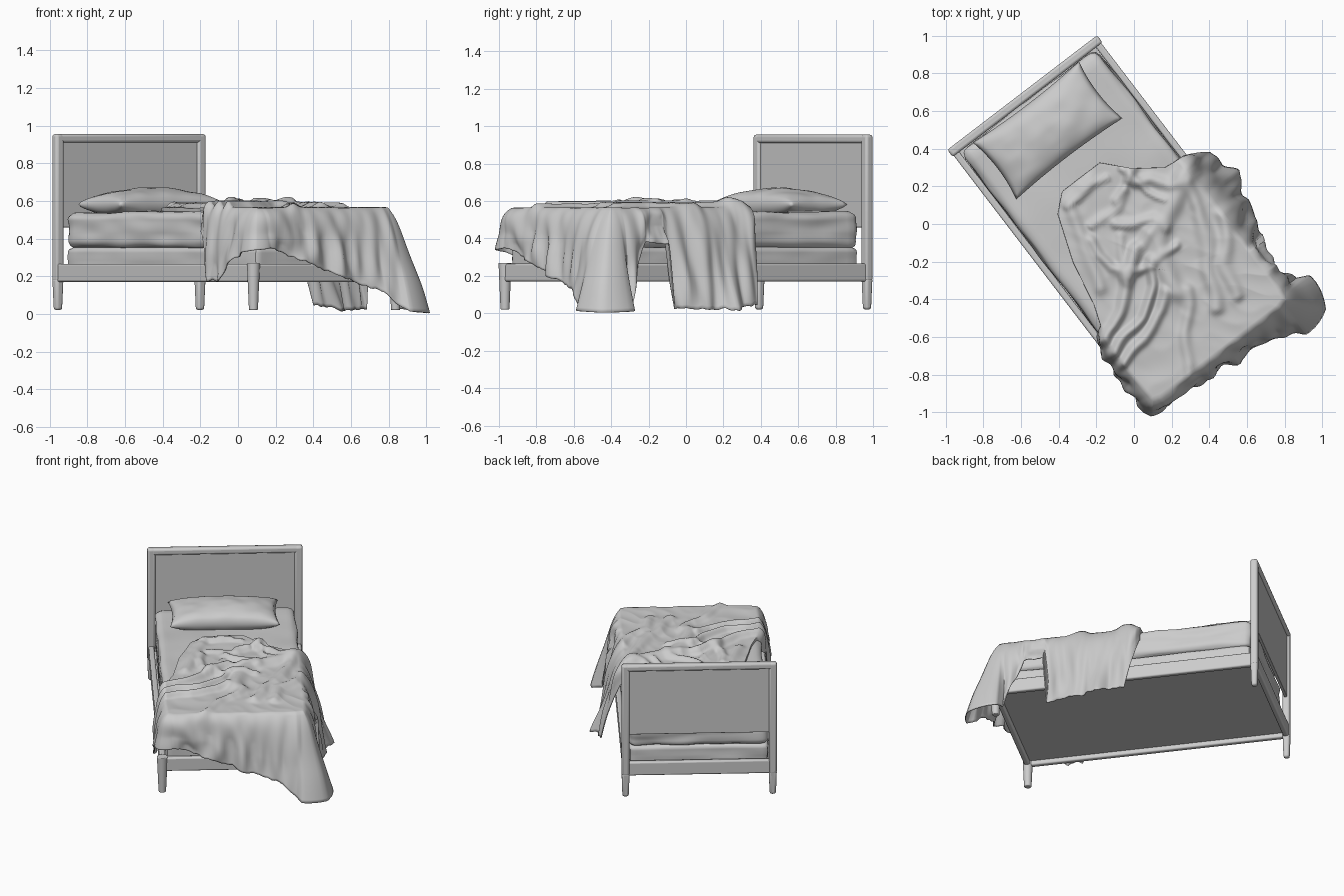
import bpy, bmesh, math, random
from mathutils import Vector, Matrix, noise

random.seed(11)
if "Cube" in bpy.data.objects:
    bpy.data.objects.remove(bpy.data.objects["Cube"])

# The bed is built square to the axes, then turned as a whole
PLACE = Matrix.Translation((-0.06, 0, 0)) @ Matrix.Rotation(math.radians(37.4), 4, 'Z')
POST_X, POST_Y = 0.475, 0.855


def finish(name, bm, bevel=0, angle=40):
    mesh = bpy.data.meshes.new(name)
    bm.to_mesh(mesh)
    bm.free()
    obj = bpy.data.objects.new(name, mesh)
    bpy.context.collection.objects.link(obj)
    obj.matrix_world = PLACE
    if bevel:
        mod = obj.modifiers.new("soft_edges", 'BEVEL')
        mod.width, mod.segments = bevel, 3
    bpy.ops.object.select_all(action='DESELECT')
    obj.select_set(True)
    bpy.context.view_layer.objects.active = obj
    bpy.ops.object.shade_smooth_by_angle(angle=math.radians(angle))
    return obj


def block(name, low, high, bevel=0.01, taper=1):
    """Box between two corners; taper scales its foot."""
    bm = bmesh.new()
    bmesh.ops.create_cube(bm, size=1)
    low, high = Vector(low), Vector(high)
    mid, size = (low + high) / 2, high - low
    for v in bm.verts:
        k = taper if v.co.z < 0 else 1
        v.co = mid + Vector((v.co.x * size.x * k, v.co.y * size.y * k, v.co.z * size.z))
    return finish(name, bm, bevel)


def soft_box(name, low, high, radius, ripple):
    """Rounded, slightly rumpled upholstered slab."""
    bm = bmesh.new()
    bmesh.ops.create_cube(bm, size=1)
    bmesh.ops.subdivide_edges(bm, edges=bm.edges[:], cuts=40, use_grid_fill=True)
    low, high = Vector(low), Vector(high)
    for v in bm.verts:
        p = Vector([l + (c + 0.5) * (h - l) for c, l, h in zip(v.co, low, high)])
        core = Vector([min(max(c, l + radius), h - radius) for c, l, h in zip(p, low, high)])
        n = (p - core).normalized()
        wave = noise.noise(Vector((p.x * 5, p.y * 5, p.z * 14)))
        v.co = core + n * (radius + ripple * wave)
    return finish(name, bm)


def sheet(name, nu, nv, fn):
    bm = bmesh.new()
    rows = [[bm.verts.new(fn(i / nu, j / nv)) for j in range(nv + 1)] for i in range(nu + 1)]
    for a, b in zip(rows, rows[1:]):
        for j in range(nv):
            bm.faces.new((a[j], b[j], b[j + 1], a[j + 1]))
    bmesh.ops.remove_doubles(bm, verts=bm.verts[:], dist=0.0001)
    return finish(name, bm, angle=70)


# Headboard posts with tapered feet, and round foot legs
for side, s in (("right", -1), ("left", 1)):
    x = s * POST_X
    block(f"headboard_post_{side}", (x - 0.026, POST_Y - 0.024, 0.17),
          (x + 0.026, POST_Y + 0.024, 0.955), 0.014)
    block(f"head_leg_{side}", (x - 0.026, POST_Y - 0.024, 0.02),
          (x + 0.026, POST_Y + 0.024, 0.19), 0.014, 0.78)
    bm = bmesh.new()
    bmesh.ops.create_cone(bm, cap_ends=True, segments=24, radius1=0.024, radius2=0.035, depth=0.25)
    bmesh.ops.translate(bm, verts=bm.verts[:], vec=(x, -POST_Y, 0.145))
    finish(f"foot_leg_{side}", bm, 0.005)
    block(f"side_rail_{side}", (x - 0.018, -POST_Y, 0.17), (x + 0.018, POST_Y, 0.265))

# Headboard infill, cross rails and deck
block("headboard_top_rail", (-POST_X, POST_Y - 0.024, 0.91), (POST_X, POST_Y + 0.024, 0.955), 0.014)
block("headboard_panel", (-POST_X, POST_Y - 0.01, 0.46), (POST_X, POST_Y + 0.01, 0.92), 0.003)
for end, y in (("head", POST_Y), ("foot", -POST_Y)):
    block(f"{end}_rail", (-POST_X, y - 0.018, 0.17), (POST_X, y + 0.018, 0.265))
block("bed_deck", (-POST_X, -POST_Y, 0.2), (POST_X, POST_Y, 0.225), 0.002)

# Mattress and base
soft_box("mattress_base", (-0.45, -0.84, 0.225), (0.45, 0.82, 0.355), 0.03, 0.005)
soft_box("mattress", (-0.452, -0.845, 0.345), (0.452, 0.825, 0.542), 0.045, 0.012)


# Pillow with pinched corners
def pillow_point(u, v):
    a, b = 2 * u - 1, 2 * v - 1
    puff = max(0, (1 - a * a) * (1 - b * b)) ** 0.4
    rumple = 0.01 * noise.noise(Vector((a * 3, b * 2, 5))) * puff
    return (-0.015 + 0.355 * a * (1 - 0.06 * (1 - b * b)),
            0.637 + 0.19 * b * (1 - 0.08 * (1 - a * a)),
            0.088 * puff + rumple)


pillow = sheet("pillow", 48, 32, pillow_point)
mirror = pillow.modifiers.new("underside", 'MIRROR')
mirror.use_axis = (False, False, True)
pillow.matrix_world = PLACE @ Matrix.Translation((0, 0, 0.582))

# Blanket rim, clockwise from the head: edge x, edge y, hem height, flare
LIE = (0.545, 0)
RIM = [
    (-0.15, 0.33, *LIE), (0.1, 0.33, *LIE), (0.22, 0.2, *LIE), (0.36, 0.1, *LIE),
    (0.44, 0.09, 0.45, 0.05), (0.445, 0.02, 0.05, 0.12), (0.445, -0.15, 0.02, 0.18),
    (0.445, -0.33, 0.02, 0.13), (0.445, -0.5, 0.03, 0.07), (0.445, -0.53, 0.37, 0.05),
    (0.445, -0.66, 0.38, 0.05), (0.445, -0.73, 0.22, 0.06), (0.445, -0.79, 0.03, 0.08),
    (0.435, -0.838, 0.005, 0.2), (0.39, -0.85, 0.03, 0.15), (0.3, -0.85, 0.12, 0.11),
    (0.1, -0.85, 0.18, 0.08), (-0.15, -0.85, 0.27, 0.05), (-0.4, -0.85, 0.35, 0.04),
    (-0.437, -0.837, 0.34, 0.07), (-0.445, -0.7, 0.27, 0.04), (-0.445, -0.6, 0.17, 0.05),
    (-0.445, -0.5, 0.18, 0.06), (-0.44, -0.42, 0.42, 0.04), (-0.38, -0.25, *LIE),
    (-0.33, 0, *LIE), (-0.24, 0.25, *LIE),
]

# Large folds: height, width, path across the top
FOLDS = [
    (0.05, 0.055, [(0.5, 0.05), (0.28, -0.06), (0.11, -0.15), (0, -0.44)]),
    (0.045, 0.022, [(0.02, -0.25), (-0.08, -0.36), (-0.22, -0.46), (-0.49, -0.53)]),
    (0.04, 0.022, [(-0.05, -0.42), (-0.13, -0.49), (-0.29, -0.56), (-0.5, -0.61)]),
    (0.045, 0.025, [(-0.02, -0.14), (-0.2, -0.28), (-0.36, -0.41), (-0.48, -0.46)]),
    (0.025, 0.035, [(0, 0.29), (-0.15, 0.26), (-0.25, 0), (-0.31, -0.2)]),
    (0.025, 0.03, [(0.06, -0.48), (-0.08, -0.65), (-0.2, -0.86)]),
    (0.035, 0.035, [(0.4, 0.02), (0.36, -0.2), (0.27, -0.42), (0.12, -0.65)]),
    (0.03, 0.03, [(0.45, -0.3), (0.3, -0.5), (0.24, -0.66)]),
]
for _ in range(12):
    path = [Vector((random.uniform(-0.22, 0.2), random.uniform(-0.4, 0.26)))]
    turn = random.uniform(-0.5, 2.4)
    for _ in range(3):
        path.append(path[-1] + 0.09 * Vector((math.cos(turn), -math.sin(turn))))
        turn += random.uniform(-0.7, 0.7)
    FOLDS.append((random.uniform(0.015, 0.03), random.uniform(0.016, 0.03), path))
FOLDS = [(h, w, [Vector(p) for p in path]) for h, w, path in FOLDS]


def path_distance(p, path):
    best = 9
    for a, b in zip(path, path[1:]):
        d = b - a
        t = min(1, max(0, (p - a).dot(d) / d.length_squared))
        best = min(best, (p - a - d * t).length)
    return best


def blanket_height(p):
    # Bend the folds so that none runs dead straight
    bent = p + 0.03 * noise.noise_vector(Vector((p.x * 5, p.y * 5, 0))).xy
    lift = sum(h * math.exp(-(path_distance(bent, path) / w) ** 2) for h, w, path in FOLDS)
    lift += 0.012 * (1 - abs(noise.noise(Vector((p.x * 8 + p.y * 3, p.y * 5, 2)))))
    return 0.552 + 0.07 * math.tanh(lift / 0.07)


CENTRE = Vector((0, -0.3))
TOP_SHARE = 0.6


def blanket_point(u, v):
    s = (u % 1) * len(RIM)
    k = int(s)
    a, b = RIM[k], RIM[(k + 1) % len(RIM)]
    x, y, hem, flare = [p + (q - p) * (s - k) for p, q in zip(a, b)]
    edge = Vector((x, y))
    if v <= TOP_SHARE:
        p = CENTRE.lerp(edge, v / TOP_SHARE)
        return (p.x, p.y, blanket_height(p))
    h = (v - TOP_SHARE) / (1 - TOP_SHARE)
    top = blanket_height(edge)
    drop = top - hem
    away = edge - Vector((min(max(x, -0.42), 0.42), max(y, -0.82)))
    away = away.normalized() if away.length > 0 else away
    hang = min(1, max(0, drop - 0.05) / 0.15)
    # Vertical folds deepen towards the hem
    pleat = noise.noise(Vector((x * 13, y * 13, h * 1.5)))
    ripple = max(-0.018, pleat * 0.05) * math.sqrt(h) * hang
    belly = 0.045 * (1 - math.exp(-9 * h)) * hang
    p = edge + away * (belly + max(0, flare - 0.025) * h + ripple)
    ragged = 0.015 * noise.noise(Vector((x * 25, y * 25, 1))) * h * hang
    return (p.x, p.y, max(0.003, top - drop * h + ragged))


blanket = sheet("blanket", len(RIM) * 14, 70, blanket_point)
cloth = blanket.modifiers.new("cloth_thickness", 'SOLIDIFY')
cloth.thickness, cloth.offset = 0.006, 0
